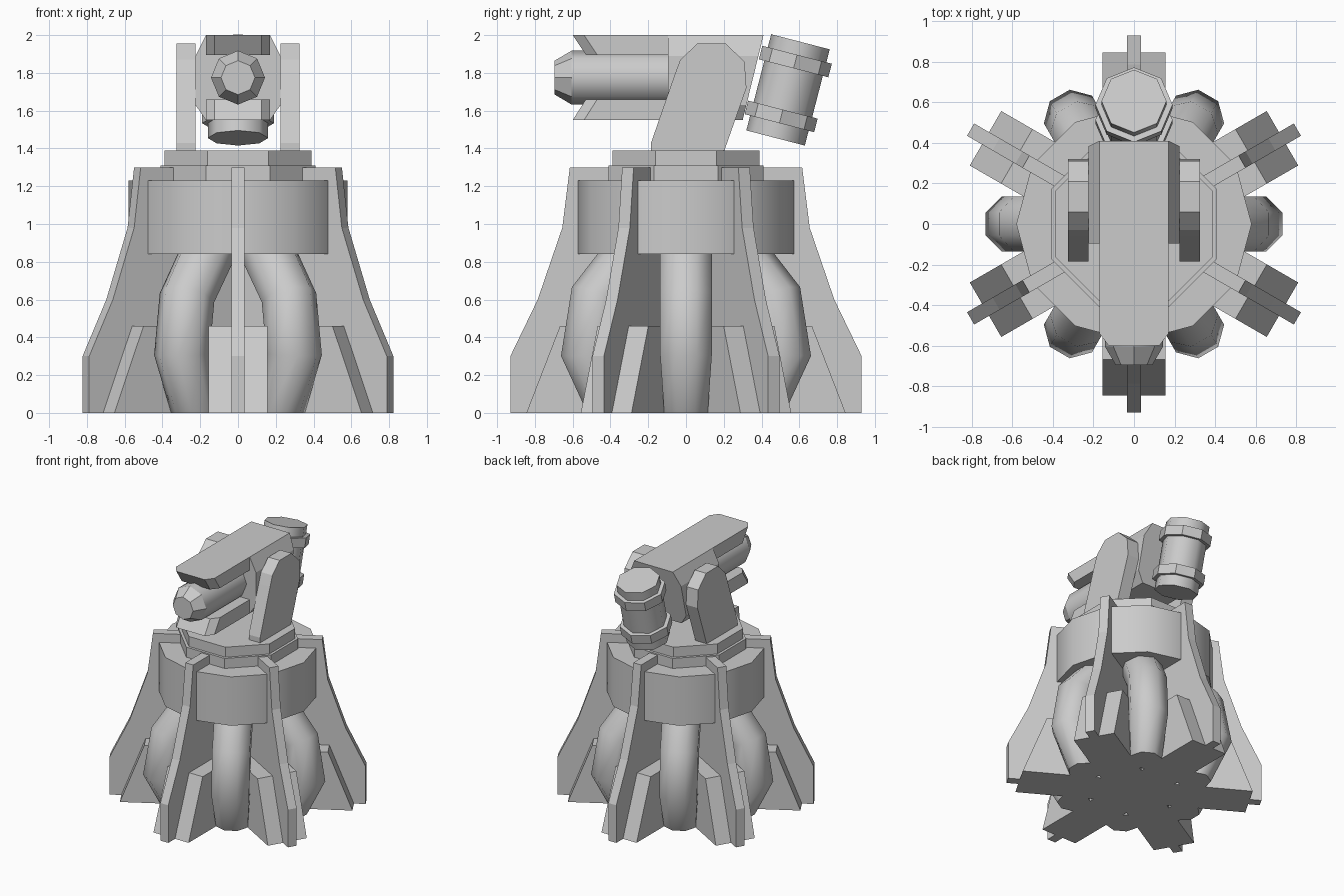
import bpy, bmesh
from math import sin, cos, pi, radians
from mathutils import Vector, Matrix

if "Cube" in bpy.data.objects:
    bpy.data.objects.remove(bpy.data.objects["Cube"])


def loft(name, rings, smooth=None):
    """Closed solid through rings of equal point count, with end caps."""
    bm = bmesh.new()
    vr = [[bm.verts.new(p) for p in r] for r in rings]
    n = len(vr[0])
    for a, b in zip(vr, vr[1:]):
        for i in range(n):
            bm.faces.new((a[i], a[(i + 1) % n], b[(i + 1) % n], b[i]))
    bm.faces.new(vr[0])
    bm.faces.new(vr[-1])
    bmesh.ops.recalc_face_normals(bm, faces=bm.faces[:])
    me = bpy.data.meshes.new(name)
    bm.to_mesh(me)
    bm.free()
    ob = bpy.data.objects.new(name, me)
    bpy.context.collection.objects.link(ob)
    if smooth:
        bpy.ops.object.select_all(action='DESELECT')
        bpy.context.view_layer.objects.active = ob
        ob.select_set(True)
        bpy.ops.object.shade_smooth_by_angle(angle=radians(smooth))
    return ob


def slab(name, profile, x0, x1, rot=0.0):
    """Side profile of (y, z) points extruded from x0 to x1, turned about z."""
    m = Matrix.Rotation(rot, 4, 'Z')
    return loft(name, [[m @ Vector((x, y, z)) for y, z in profile] for x in (x0, x1)])


def turned(name, sections, sides, phase=0.0, matrix=Matrix(), smooth=None):
    """Solid of (radius, height) sections with a given number of sides."""
    angs = [phase + 2 * pi * i / sides for i in range(sides)]
    return loft(name, [[matrix @ Vector((r * cos(a), r * sin(a), h)) for a in angs]
                       for r, h in sections], smooth)


# Base: six radial fins, each standing on a wide wedge foot
fin = [(0, 0), (0.93, 0), (0.93, 0.3), (0.785, 0.6), (0.655, 0.98), (0.615, 1.3), (0, 1.3)]
foot = [(0, 0), (0.845, 0), (0.667, 0.46), (0, 0.46)]
for i in range(6):
    slab(f"support_fin_{i}", fin, -0.035, 0.035, i * pi / 3)
    slab(f"wedge_foot_{i}", foot, -0.155, 0.155, i * pi / 3)

# Bent pipes between the fins: path of (radius from axis, z) with ring tilt
pipe = [(0.46, 0, 0), (0.595, 0.31, 0.06), (0.54, 0.61, -0.42), (0.29, 0.88, -0.75)]
for i in range(6):
    rot = Matrix.Rotation(i * pi / 3, 4, 'Z')
    rings = []
    for r, z, tilt in pipe:
        w = 0.125 if z == 0 else 0.148
        ring = []
        for k in range(8):
            a = pi / 8 + k * pi / 4
            u = w * cos(a)
            ring.append(rot @ Vector((r + u * cos(tilt), w * sin(a), z - u * sin(tilt))))
        rings.append(ring)
    loft(f"bent_pipe_{i}", rings, 60)

# Collar and octagonal turntable
turned("collar_ring", [(0.58, 0.84), (0.58, 1.23)], 12, smooth=35)
turned("turntable_lower", [(0.444, 1.2), (0.444, 1.31)], 8, pi / 8)
turned("turntable_upper", [(0.422, 1.3), (0.422, 1.39)], 8, pi / 8)

# Pair of side arms carrying the gun body
arm = [(-0.185, 1.38), (0.2, 1.38), (0.32, 1.72), (0.31, 1.86), (0.21, 1.955),
       (0.06, 1.955), (-0.03, 1.87), (-0.06, 1.79), (-0.185, 1.43)]
for side, label in ((-1, "left"), (1, "right")):
    slab(f"arm_{label}", arm, side * 0.225, side * 0.325)

# Gun body: octagonal section with a sloping rear
half = [(0.17, 1.55), (0.225, 1.63), (0.225, 1.89), (0.17, 2.0)]
section = half + [(-x, z) for x, z in reversed(half)]
loft("gun_body", [[(x, -0.095, z) for x, z in section],
                  [(x, 0.30 + (z - 1.55) * 0.245, z) for x, z in section]])

# Barrel shrouds above and below, with chamfered noses raked back
for label, z_out, z_in in (("upper", 2.0, 1.895), ("lower", 1.55, 1.66)):
    rings = []
    for z, dy in ((z_out, 0), (z_in, 0.07)):
        rings.append([(0.17, 0, z), (0.17, -0.54 + dy, z), (0.125, -0.6 + dy, z),
                      (-0.125, -0.6 + dy, z), (-0.17, -0.54 + dy, z), (-0.17, 0, z)])
    loft(f"{label}_shroud", rings)

# Barrel and tapered muzzle
forward = Matrix.Translation((0, 0, 1.775)) @ Matrix.Rotation(pi / 2, 4, 'X')
turned("barrel", [(0.143, -0.05), (0.143, 0.605)], 8, 0, forward, 50)
turned("muzzle", [(0.143, 0.605), (0.09, 0.695)], 8, 0, forward)

# Tilted rear canister with two bands
tilt = Matrix.Translation((0, 0.54, 1.71)) @ Matrix.Rotation(radians(-14.5), 4, 'X')
turned("canister", [(0.16, -0.263), (0.16, 0.263)], 8, 0, tilt, 50)
for label, h in (("upper", 0.155), ("lower", -0.145)):
    turned(f"canister_{label}_band", [(0.19, h - 0.037), (0.19, h + 0.037)], 8, 0, tilt)
